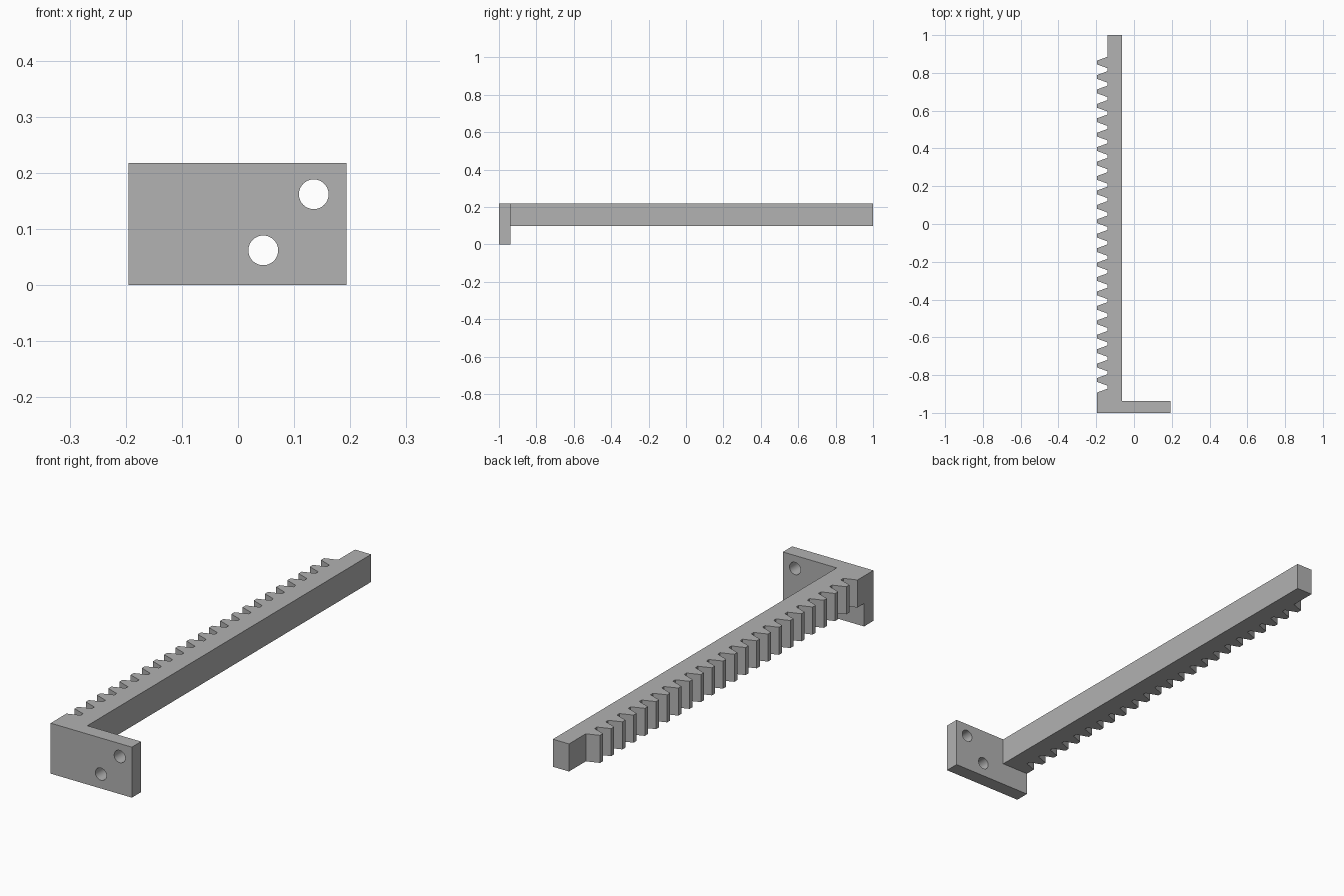
import bpy
import bmesh
import math

if "Cube" in bpy.data.objects:
    bpy.data.objects.remove(bpy.data.objects["Cube"], do_unlink=True)

TOP = 0.218
BAR_BOTTOM = 0.099
PLATE_FRONT, PLATE_BACK = -1.0, -0.937
LEFT, RIGHT = -0.195, 0.193
ROOT_X, BAR_RIGHT = -0.141, -0.064
PITCH = 0.0764
TIP_HALF, ROOT_HALF = 0.0103, 0.030
FIRST_TOOTH, TEETH = 0.855, 23

grey = bpy.data.materials.new("plain_grey")
grey.use_nodes = True
colour = (0.445, 0.445, 0.445, 1)
grey.diffuse_color = colour
grey.node_tree.nodes["Principled BSDF"].inputs["Base Color"].default_value = colour


def extrude_profile(name, points, depth_vector):
    """Make a solid by extruding a flat outline."""
    bm = bmesh.new()
    face = bm.faces.new([bm.verts.new(p) for p in points])
    moved = bmesh.ops.extrude_face_region(bm, geom=[face])["geom"]
    bmesh.ops.translate(bm, vec=depth_vector,
                        verts=[v for v in moved if isinstance(v, bmesh.types.BMVert)])
    bmesh.ops.recalc_face_normals(bm, faces=bm.faces)
    mesh = bpy.data.meshes.new(name)
    bm.to_mesh(mesh)
    bm.free()
    mesh.materials.append(grey)
    obj = bpy.data.objects.new(name, mesh)
    bpy.context.collection.objects.link(obj)
    return obj


# Toothed bar: outline seen from above, teeth on the -x side
outline = [(BAR_RIGHT, PLATE_BACK), (BAR_RIGHT, 1), (ROOT_X, 1)]
for i in range(TEETH):
    y = FIRST_TOOTH - i * PITCH
    outline += [(ROOT_X, y + ROOT_HALF), (LEFT, y + TIP_HALF),
                (LEFT, y - TIP_HALF), (ROOT_X, y - ROOT_HALF)]
# Last tooth runs into the mounting plate
y = FIRST_TOOTH - TEETH * PITCH
outline += [(ROOT_X, y + ROOT_HALF), (LEFT, y + TIP_HALF), (LEFT, PLATE_BACK)]
extrude_profile("toothed_bar", [(px, py, BAR_BOTTOM) for px, py in outline],
                (0, 0, TOP - BAR_BOTTOM))

# Mounting plate with two screw holes
plate = extrude_profile("mounting_plate",
                        [(LEFT, PLATE_FRONT, 0), (RIGHT, PLATE_FRONT, 0),
                         (RIGHT, PLATE_FRONT, TOP), (LEFT, PLATE_FRONT, TOP)],
                        (0, PLATE_BACK - PLATE_FRONT, 0))
for name, x, z in (("upper", 0.135, 0.162), ("lower", 0.045, 0.062)):
    bpy.ops.mesh.primitive_cylinder_add(vertices=48, radius=0.0265, depth=0.2,
                                        location=(x, PLATE_FRONT, z),
                                        rotation=(math.pi / 2, 0, 0))
    cutter = bpy.context.object
    cutter.name = name + "_hole_cutter"
    cutter.data.materials.append(grey)
    cutter.hide_render = True
    cutter.display_type = "WIRE"
    cut = plate.modifiers.new(name + "_hole", "BOOLEAN")
    cut.operation = "DIFFERENCE"
    cut.solver = "EXACT"
    cut.object = cutter

# Bake the holes, remove the cutters and smooth the hole walls
bpy.ops.object.select_all(action="DESELECT")
plate.select_set(True)
bpy.context.view_layer.objects.active = plate
for cut in list(plate.modifiers):
    cutter = cut.object
    bpy.ops.object.modifier_apply(modifier=cut.name)
    bpy.data.objects.remove(cutter, do_unlink=True)
bpy.ops.object.shade_smooth_by_angle(angle=math.radians(30))
